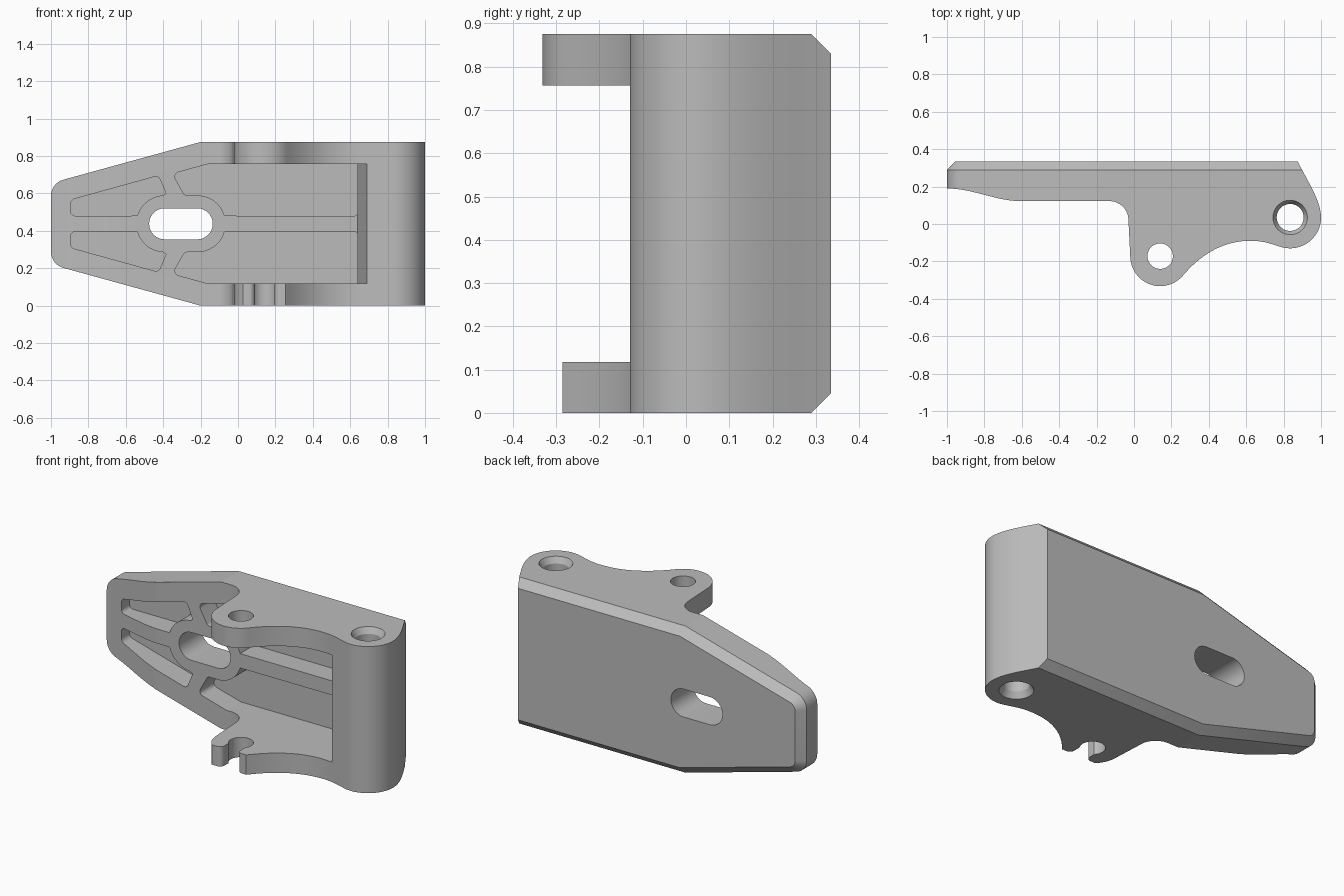
import bpy, bmesh, math
from mathutils import Vector
from mathutils.geometry import interpolate_bezier

cube = bpy.data.objects.get("Cube")
if cube:
    bpy.data.objects.remove(cube)

HEIGHT, MID = 0.875, 0.4375
FRONT, FLOOR, BACK = 0.122, 0.255, 0.335   # plate face, pocket floor, back face
CHAMFER = 0.045

grey = bpy.data.materials.new("plain grey")
grey.use_nodes = True
grey.diffuse_color = (0.5, 0.5, 0.5, 1)
grey.node_tree.nodes["Principled BSDF"].inputs["Base Color"].default_value = (0.5, 0.5, 0.5, 1)


def arc(cx, cy, r, a0, a1, n=20):
    angles = [math.radians(a0 + (a1 - a0) * i / n) for i in range(n + 1)]
    return [(cx + r * math.cos(a), cy + r * math.sin(a)) for a in angles]


def circle(cx, cy, r, n=64):
    return arc(cx, cy, r, 0, 360, n)[:-1]


def bezier(a, b, c, d, n=18):
    pts = interpolate_bezier(*[Vector((*p, 0)) for p in (a, b, c, d)], n)
    return [(p.x, p.y) for p in pts]


def rounded(points, n=10):
    """Round each corner that carries a radius as its third entry."""
    out = []
    for i, p in enumerate(points):
        if len(p) == 2 or p[2] == 0:
            out.append(tuple(p[:2]))
            continue
        c = Vector(p[:2])
        u = (Vector(points[i - 1][:2]) - c).normalized()
        v = (Vector(points[(i + 1) % len(points)][:2]) - c).normalized()
        half = u.angle(v) / 2
        centre = c + (u + v).normalized() * p[2] / math.sin(half)
        t = p[2] / math.tan(half)
        s, e = c + u * t - centre, c + v * t - centre
        w = s.angle(e)
        for k in range(n + 1):
            f = k / n
            q = centre + (s * math.sin((1 - f) * w) + e * math.sin(f * w)) / math.sin(w)
            out.append((q.x, q.y))
    return out


def loft(name, loops):
    """Closed solid through matching 3D loops."""
    bm = bmesh.new()
    rings = [[bm.verts.new(p) for p in loop] for loop in loops]
    n = len(rings[0])
    bm.faces.new(rings[0])
    bm.faces.new(rings[-1])
    for a, b in zip(rings, rings[1:]):
        for i in range(n):
            j = (i + 1) % n
            bm.faces.new((a[i], a[j], b[j], b[i]))
    bmesh.ops.recalc_face_normals(bm, faces=bm.faces)
    mesh = bpy.data.meshes.new(name)
    bm.to_mesh(mesh)
    bm.free()
    obj = bpy.data.objects.new(name, mesh)
    bpy.context.collection.objects.link(obj)
    mesh.materials.append(grey)
    return obj


def upright(name, loop, z0, z1):
    return loft(name, [[(x, y, z) for x, y in loop] for z in (z0, z1)])


def facing(name, loop, y0, y1):
    return loft(name, [[(x, y, z) for x, z in loop] for y in (y0, y1)])


def combine(body, tool, operation):
    mod = body.modifiers.new(tool.name, "BOOLEAN")
    mod.operation, mod.solver, mod.object = operation, "EXACT", tool
    tool.hide_render = True
    bpy.ops.object.select_all(action="DESELECT")
    bpy.context.view_layer.objects.active = body
    body.select_set(True)
    bpy.ops.object.modifier_apply(modifier=mod.name)
    bpy.data.objects.remove(tool)


# Side profile with both lugs, seen from above
lug, pivot = (0.14, -0.172), (0.835, 0.035)
lug_arc = arc(*lug, 0.16, 183, 320, 28)
pivot_arc = arc(*pivot, 0.165, 255, 365, 26)
valley = (0.62, -0.09)
profile = [(0.845, 0.4), (-1.1, 0.4), (-1.1, 0.19)]
profile += bezier((-1, 0.19), (-0.86, 0.19), (-0.74, FRONT), (-0.6, FRONT))
profile += arc(-0.13, FRONT - 0.1, 0.1, 90, 4, 18)
profile += lug_arc
profile += bezier(lug_arc[-1], (0.36, -0.16), (0.48, -0.09), valley)[1:]
profile += bezier(valley, (0.7, -0.09), (0.73, -0.107), pivot_arc[0])[1:-1]
profile += pivot_arc
profile += bezier(pivot_arc[-1], (0.99, 0.14), (0.93, 0.225), (0.875, BACK))[1:]
bracket = upright("bracket", profile, -0.1, HEIGHT + 0.1)


# Tapered front outline with a chamfered back rim
def outline(d):
    slope = math.atan2(0.22, 0.8)
    shift = d * math.tan(slope / 2)
    nose = 0.22 + d / math.cos(slope) - d * math.tan(slope)
    r = 0.09 - d
    low = [(1.3, d), (-0.2 + shift, d), (-1 + d, nose, r)]
    high = [(p[0], HEIGHT - p[1], *p[2:]) for p in reversed(low)]
    return rounded(low + high)


layers = [(0, -0.6), (0, BACK - CHAMFER), (CHAMFER, BACK)]
blank = loft("outline", [[(x, y, z) for x, z in outline(d)] for d, y in layers])
combine(bracket, blank, "INTERSECT")

# Channel between the two flanges, with a sloping end wall
channel = [(-1.2, -0.6), (0.8, -0.6), (0.69, -0.1), (0.64, FRONT), (-1.2, FRONT)]
combine(bracket, upright("channel", channel, 0.118, 0.757), "DIFFERENCE")

# Lightening pockets, leaving ribs and a ring around the slot
RING, SX, SLOT_X = 0.152, 0.087, -0.305
left_pocket = [(-0.895, 0.48, 0.025)] + arc(SLOT_X - SX, MID, RING, 163.5, 94)
left_pocket += [(-0.385, 0.6), (-0.425, 0.695, 0.025), (-0.895, 0.565, 0.03)]
right_pocket = [(0.64, 0.48, 0.02), (0.64, 0.757), (-0.16, 0.757), (-0.35, 0.705, 0.025),
                (-0.285, MID + RING, 0.02)] + arc(SLOT_X + SX, MID, RING, 90, 16.5)
for name, shape in (("left pocket", left_pocket), ("right pocket", right_pocket)):
    upper = rounded(shape)
    lower = [(x, HEIGHT - z) for x, z in upper]
    for loop in (upper, lower):
        combine(bracket, facing(name, loop, 0.0, FLOOR), "DIFFERENCE")

# Long slot through the plate
slot = arc(SLOT_X + SX, MID, 0.083, -90, 90) + arc(SLOT_X - SX, MID, 0.083, 90, 270)
combine(bracket, facing("slot", slot, -0.05, 0.5), "DIFFERENCE")

# Countersunk pivot hole and plain lug hole
steps = [(-0.035, 0.112), (0.035, 0.072), (HEIGHT - 0.035, 0.072), (HEIGHT + 0.035, 0.112)]
pivot_hole = loft("pivot hole", [[(x, y, z) for x, y in circle(*pivot, r)] for z, r in steps])
combine(bracket, pivot_hole, "DIFFERENCE")
combine(bracket, upright("lug hole", circle(*lug, 0.068), -0.1, 1), "DIFFERENCE")

# Open snap mouth in the lower lug
mouth = rounded([(0.09, -0.18), (0.09, -0.285, 0.03), (-0.1, -0.285), (-0.1, -0.45),
                 (0.4, -0.45), (0.4, -0.285), (0.195, -0.285, 0.03), (0.195, -0.18)])
combine(bracket, upright("snap mouth", mouth, -0.1, 0.3), "DIFFERENCE")

bpy.ops.object.shade_smooth_by_angle(angle=math.radians(12))
